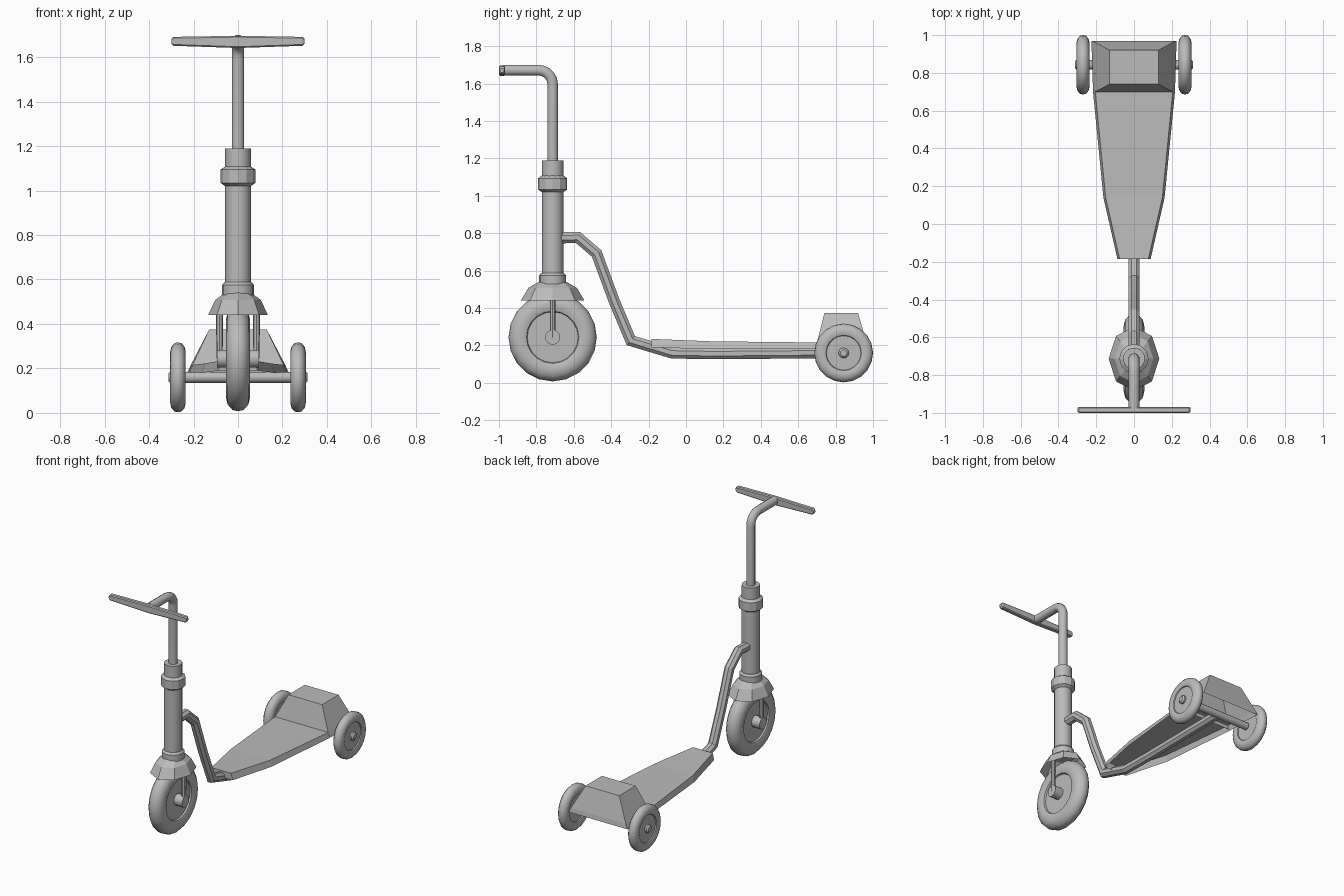
import bpy, bmesh, math
from mathutils import Vector

cube = bpy.data.objects.get("Cube")
if cube:
    bpy.data.objects.remove(cube, do_unlink=True)

grey = bpy.data.materials.new("plain grey")
grey.use_nodes = True
COLOUR = (0.5, 0.5, 0.5, 1)
grey.diffuse_color = COLOUR
grey.node_tree.nodes["Principled BSDF"].inputs["Base Color"].default_value = COLOUR


def finish(name, bm, smooth=None):
    bmesh.ops.recalc_face_normals(bm, faces=bm.faces)
    me = bpy.data.meshes.new(name)
    bm.to_mesh(me)
    bm.free()
    me.materials.append(grey)
    ob = bpy.data.objects.new(name, me)
    bpy.context.collection.objects.link(ob)
    if smooth:
        bpy.ops.object.select_all(action='DESELECT')
        ob.select_set(True)
        bpy.context.view_layer.objects.active = ob
        bpy.ops.object.shade_smooth_by_angle(angle=math.radians(smooth))
    return ob


def loft(name, rings, caps=(True, True), smooth=None):
    """Join rings of points with quads, optionally closing either end."""
    bm = bmesh.new()
    vs = [[bm.verts.new(p) for p in ring] for ring in rings]
    n = len(vs[0])
    for a, b in zip(vs, vs[1:]):
        for i in range(n):
            j = (i + 1) % n
            bm.faces.new((a[i], a[j], b[j], b[i]))
    if caps[0]:
        bm.faces.new(vs[0])
    if caps[1]:
        bm.faces.new(vs[-1])
    return finish(name, bm, smooth)


def lathe(name, profile, centre, axis='Z', sides=16, smooth=40, squash=1, caps=(True, True)):
    """Turn (radius, height) pairs about an axis through centre."""
    c = Vector(centre)
    rings = []
    for r, h in profile:
        ring = []
        for i in range(sides):
            a = 2 * math.pi * i / sides
            u, v = r * math.cos(a), r * math.sin(a)
            ring.append(c + (Vector((u * squash, v, h)) if axis == 'Z' else Vector((h, u, v))))
        rings.append(ring)
    return loft(name, rings, caps, smooth)


def sweep(name, path, radius, sides=8, smooth=None):
    """Mitred tube along (y, z) points in the centre plane."""
    pts = [Vector((0, y, z)) for y, z in path]
    rings = []
    for i, p in enumerate(pts):
        d0 = (p - pts[max(i - 1, 0)]).normalized()
        d1 = (pts[min(i + 1, len(pts) - 1)] - p).normalized()
        t = (d0 + d1).normalized()
        side = Vector((0, -t.z, t.y))
        mitre = 1 / max(0.5, t.dot(d1 if d1.length else d0))
        ring = []
        for k in range(sides):
            a = 2 * math.pi * (k + 0.5) / sides
            ring.append(p + Vector((radius * math.cos(a), 0, 0)) + side * radius * mitre * math.sin(a))
        rings.append(ring)
    return loft(name, rings, smooth=smooth)


def wheel(name, centre, r, w, disc, sides=20):
    """Rounded tyre with a slightly recessed disc on both faces."""
    half = [(disc * 0.3, 0.6 * w), (disc, 0.6 * w), (disc * 1.03, 0.8 * w),
            (disc + (r - disc) * 0.35, w), (disc + (r - disc) * 0.7, 0.85 * w),
            (r * 0.98, 0.45 * w)]
    profile = half + [(r, 0)] + [(a, -h) for a, h in reversed(half)]
    return lathe(name, profile, centre, 'X', sides)


FY, FZ = -0.713, 0.244      # front wheel centre
RY, RZ = 0.843, 0.160       # rear axle

# Wheels, hubs and axle
wheel("front_wheel", (0, FY, FZ), 0.236, 0.055, 0.136)
lathe("front_hub", [(0.04, -0.095), (0.04, 0.095)], (0, FY, FZ), 'X', 14)
lathe("rear_axle", [(0.025, -0.24), (0.025, 0.24)], (0, RY, RZ), 'X', 12)
for side, s in (("left", 1), ("right", -1)):
    wheel("rear_wheel_" + side, (0.27 * s, RY, RZ), 0.157, 0.035, 0.092)
    lathe("rear_hub_cap_" + side,
          [(0.028, 0), (0.028, 0.035 * s), (0.018, 0.045 * s)], (0.268 * s, RY, RZ), 'X', 12)
    lathe("fork_leg_" + side, [(0.014, 0), (0.016, 0.26)], (0.083 * s, FY, FZ), 'Z', 8)

# Fender over the front wheel
lathe("front_fender", [(0.17, 0.44), (0.13, 0.508), (0.065, 0.545)], (0, FY, 0),
      'Z', 8, None, 0.79, (False, True))

# Steering column
lathe("lower_collar", [(0.072, 0.53), (0.072, 0.575), (0.06, 0.588)], (0, FY, 0), 'Z', 16)
lathe("steering_tube", [(0.058, 0.57), (0.058, 1.188)], (0, FY, 0), 'Z', 16)
lathe("clamp_ring", [(0.058, 1.02), (0.078, 1.034), (0.078, 1.094), (0.058, 1.108)],
      (0, FY, 0), 'Z', 12, None)

# Bent handle stem
BEND, TOP = 0.075, 1.672
arc = [(FY - BEND + BEND * math.cos(a), TOP - BEND + BEND * math.sin(a))
       for a in [math.radians(18 * i) for i in range(6)]]
sweep("handle_stem", [(FY, 1.15)] + arc + [(-0.975, TOP)], 0.029, 12, 40)

# Handlebar, tapering from the middle to chamfered ends
rings = []
for x, low, high, d in ((-0.3, 1.660, 1.682, 0.010), (-0.29, 1.651, 1.691, 0.016), (0, 1.641, 1.696, 0.016),
                        (0.29, 1.651, 1.691, 0.016), (0.3, 1.660, 1.682, 0.010)):
    c = 0.006
    rings.append([(x, -0.984 + y, z) for y, z in (
        (-d, low + c), (-d + c, low), (d - c, low), (d, low + c),
        (d, high - c), (d - c, high), (-d + c, high), (-d, high - c))])
loft("handlebar", rings)

# Frame tube from the column down and under the deck
sweep("frame_tube", [(-0.68, 0.775), (-0.578, 0.778), (-0.478, 0.692), (-0.385, 0.44), (-0.295, 0.226),
                     (-0.075, 0.160), (0.15, 0.156), (RY, 0.162)], 0.032)

# Deck: a tapering shell, open underneath
bm = bmesh.new()
sections = []
for y, half, top, low in ((-0.185, 0.076, 0.235, 0.190), (0.14, 0.150, 0.222, 0.180),
                          (0.70, 0.205, 0.216, 0.182), (0.80, 0.208, 0.216, 0.182)):
    sections.append([bm.verts.new(p) for p in (
        (-half - 0.012, y, low), (-half, y, top), (half, y, top), (half + 0.012, y, low))])
for a, b in zip(sections, sections[1:]):
    for i in range(3):
        bm.faces.new((a[i], a[i + 1], b[i + 1], b[i]))
bm.faces.new(sections[0])
finish("deck", bm)

# Sloped rear cover, open underneath
loft("rear_cover", [
    [(-0.215, 0.70, 0.190), (0.215, 0.70, 0.190), (0.226, 0.97, 0.185), (-0.226, 0.97, 0.185)],
    [(-0.205, 0.70, 0.216), (0.205, 0.70, 0.216), (0.212, 0.965, 0.216), (-0.212, 0.965, 0.216)],
    [(-0.13, 0.74, 0.374), (0.13, 0.74, 0.374), (0.13, 0.92, 0.374), (-0.13, 0.92, 0.374)],
], (False, True))
